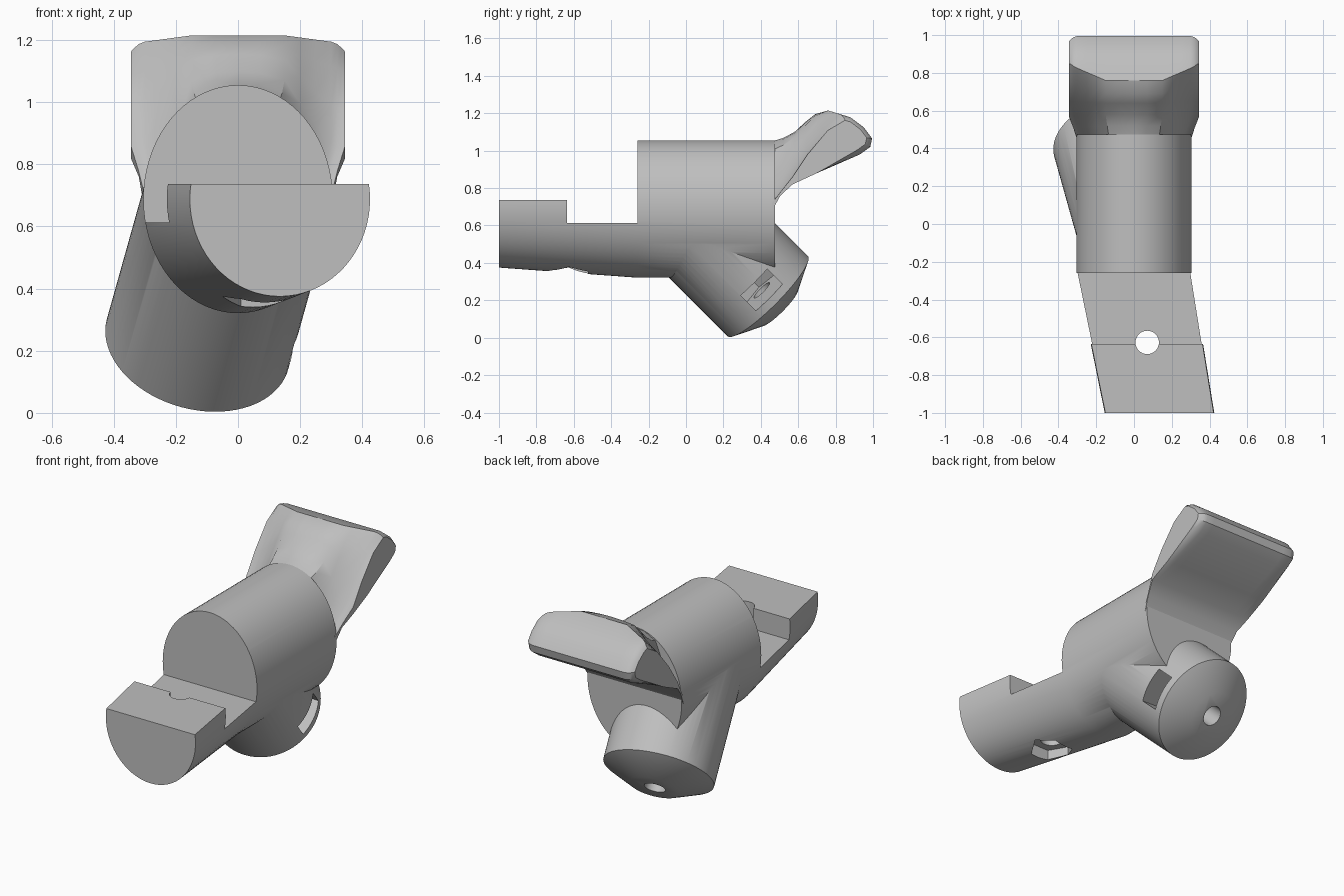
import bpy, bmesh
from math import sin, cos, pi, sqrt, radians
from mathutils import Vector as V

cube = bpy.data.objects.get("Cube")
if cube:
    bpy.data.objects.remove(cube, do_unlink=True)

grey = bpy.data.materials.new("plain grey")
grey.use_nodes = True
grey.diffuse_color = (0.52, 0.52, 0.52, 1)
grey.node_tree.nodes["Principled BSDF"].inputs["Base Color"].default_value = (0.52, 0.52, 0.52, 1)

X, Y, Z = V((1, 0, 0)), V((0, 1, 0)), V((0, 0, 1))


def ring(centre, u, w, ru, rw, n=72):
    """Ellipse of points around a centre in the plane of u and w."""
    return [V(centre) + u * ru * cos(2 * pi * i / n) + w * rw * sin(2 * pi * i / n)
            for i in range(n)]


def loft(name, rings):
    """Closed solid through a row of equal-length loops."""
    bm = bmesh.new()
    rows = [[bm.verts.new(p) for p in r] for r in rings]
    n = len(rows[0])
    for a, b in zip(rows, rows[1:]):
        for i in range(n):
            j = (i + 1) % n
            bm.faces.new((a[i], a[j], b[j], b[i]))
    bm.faces.new(rows[0])
    bm.faces.new(rows[-1])
    bmesh.ops.recalc_face_normals(bm, faces=bm.faces[:])
    mesh = bpy.data.meshes.new(name)
    bm.to_mesh(mesh)
    bm.free()
    mesh.materials.append(grey)
    ob = bpy.data.objects.new(name, mesh)
    bpy.context.collection.objects.link(ob)
    return ob


def box(name, lo, hi):
    corners = [(lo[0], lo[1]), (hi[0], lo[1]), (hi[0], hi[1]), (lo[0], hi[1])]
    return loft(name, [[V((x, y, z)) for x, y in corners] for z in (lo[2], hi[2])])


def select(ob):
    bpy.ops.object.select_all(action="DESELECT")
    ob.select_set(True)
    bpy.context.view_layer.objects.active = ob


def combine(ob, tool, operation):
    """Apply a boolean and remove the tool."""
    select(ob)
    tool.hide_render = True
    mod = ob.modifiers.new("boolean", "BOOLEAN")
    mod.operation, mod.solver, mod.object = operation, "EXACT", tool
    bpy.ops.object.modifier_apply(modifier=mod.name)
    bpy.data.objects.remove(tool, do_unlink=True)


# Main barrel with its skewed, tapering front tongue
MID, RX, RZ = 0.688, 0.305, 0.367
body = loft("body", [
    ring((0.135, -1, MID), X, Z, 0.29, 0.313),
    ring((0, -0.26, MID), X, Z, RX, RZ),
    ring((0, 0.475, MID), X, Z, RX, RZ)])

# Slanted socket with a chamfered end
axis = V((-0.28, 1, -1)).normalized()
side = (X - axis * axis.x).normalized()
across = axis.cross(side)
rim = V((-0.13, 0.4375, 0.222))


def on_axis(t):
    return rim + axis * t


socket = loft("socket", [ring(on_axis(t), side, across, r, r)
                         for t, r in ((-0.67, 0.303), (0, 0.303), (0.088, 0.14))])
combine(body, socket, "UNION")

# Stepped flat top of the tongue
combine(body, box("top_cut", (-1, -1.2, 0.736), (1, -0.26, 1.5)), "DIFFERENCE")
combine(body, box("step_cut", (-1, -0.635, 0.613), (1, -0.26, 0.9)), "DIFFERENCE")

# Tongue bolt hole and hexagonal nut pocket
bolt = (0.07, -0.627)
for name, radius, low, high, n in (("bolt_hole", 0.062, 0.1, 1, 32),
                                   ("nut_pocket", 0.12, 0.1, 0.425, 6)):
    tool = loft(name, [ring((*bolt, z), X, Y, radius, radius, n) for z in (low, high)])
    combine(body, tool, "DIFFERENCE")

# Socket screw hole and side slot for a nut
combine(body, loft("screw_hole", [ring(on_axis(t), side, across, 0.058, 0.058, 32)
                                  for t in (-0.38, 0.2)]), "DIFFERENCE")
slot = [(-0.115, 0), (-0.06, 0.1), (0.4, 0.1), (0.4, -0.1), (-0.06, -0.1)]
combine(body, loft("nut_slot", [[on_axis(t) + side * a + across * b for a, b in slot]
                                for t in (-0.164, -0.046)]), "DIFFERENCE")

# Flared rear lever: saddle in the middle, steep flanks at the sides
saddle = [(0.46, 1.05), (0.52, 1.068), (0.58, 1.1), (0.64, 1.155), (0.69, 1.195), (0.76, 1.215)]
flank = [(0.46, 0.72), (0.51, 0.785), (0.57, 0.86), (0.65, 0.98), (0.75, 1.11), (0.84, 1.19)]
back = [(0.88, 1.178), (0.95, 1.125), (0.995, 1.065), (0.985, 1.02), (0.93, 0.98),
        (0.7, 0.88), (0.57, 0.82), (0.505, 0.76), (0.46, 0.68)]


def lever_section(x):
    a = abs(x)
    w = min(1, max(0, (a - 0.15) / 0.185))
    drop = RZ * (1 - sqrt(max(0, 1 - (a / RX) ** 2)))
    pts = []
    for i, (s, f) in enumerate(zip(saddle, flank)):
        y = s[0] + (f[0] - s[0]) * w
        z = s[1] + (f[1] - s[1]) * w - drop * (1 - w) * (1 - i / 5)
        pts.append((y, z))
    pts += back
    # Round the tip corners
    pull = max(0, (a - 0.3) / 0.045) ** 2 * 0.25
    out = []
    for y, z in pts:
        k = pull * min(1, max(0, (y - 0.72) / 0.12))
        spread = 0.885 + 0.115 * min(1, max(0, (y - 0.475) / 0.085))
        out.append(V((x * spread, y + (0.88 - y) * k, z + (1.08 - z) * k)))
    return out


half = [0.07, 0.15, 0.2, 0.25, 0.3, 0.32, 0.335, 0.345]
lever = loft("lever", [lever_section(x) for x in [-h for h in reversed(half)] + [0] + half])

for ob in (body, lever):
    select(ob)
    bpy.ops.object.shade_smooth_by_angle(angle=radians(32))
